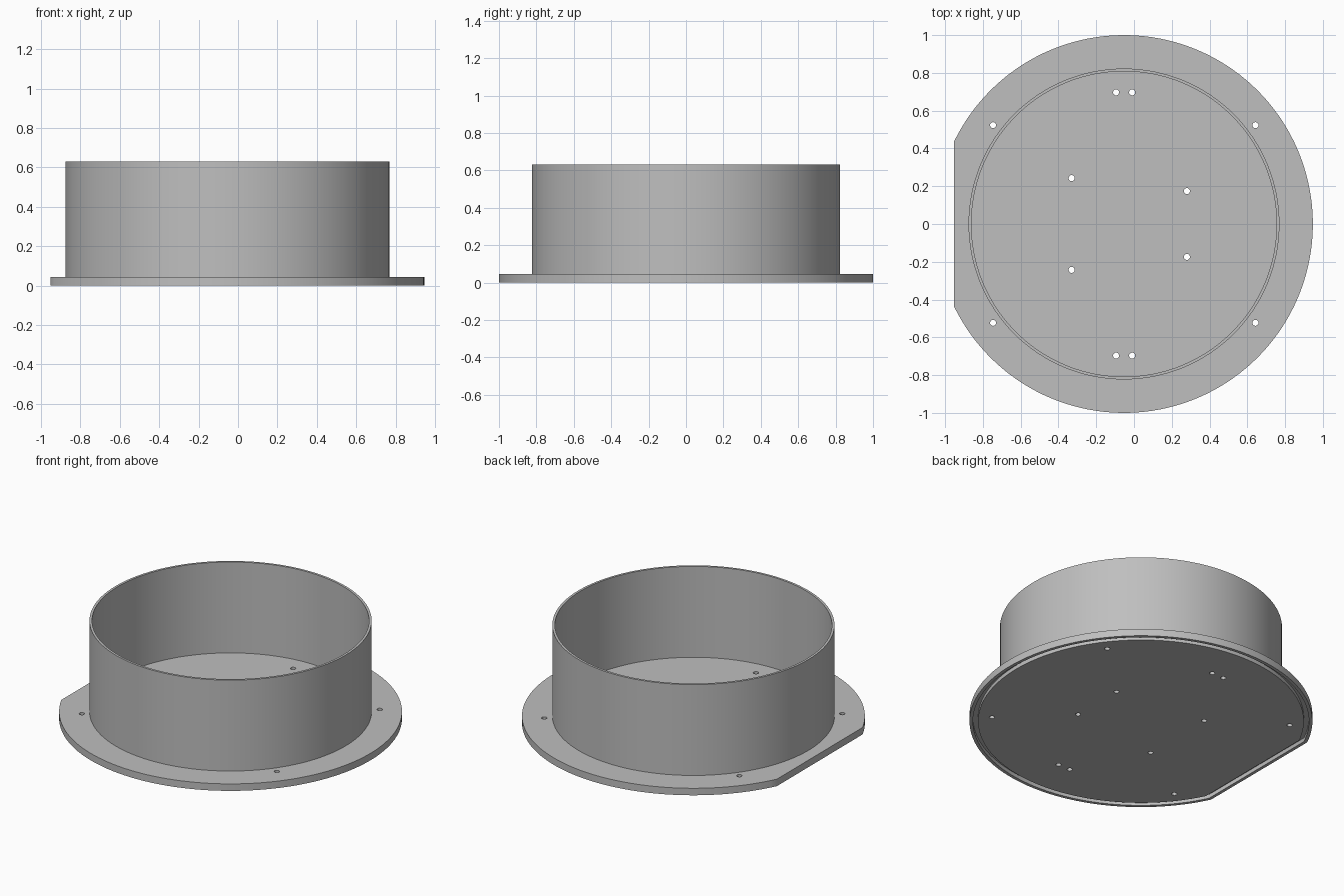
import bpy, bmesh, math
from mathutils import Matrix

CX = -0.053          # centre of the round parts
FLAT = 0.9           # distance from the centre to the flat edge
PLATE_TOP = 0.045
HEIGHT = 0.63
SEGMENTS = 128

cube = bpy.data.objects.get("Cube")
if cube:
    bpy.data.objects.remove(cube, do_unlink=True)

grey = bpy.data.materials.new("plain grey")
grey.use_nodes = True
colour = (0.52, 0.52, 0.52, 1)
grey.diffuse_color = colour
grey.node_tree.nodes["Principled BSDF"].inputs["Base Color"].default_value = colour


def circle(radius):
    return [(CX + radius * math.cos(2 * math.pi * i / SEGMENTS),
             radius * math.sin(2 * math.pi * i / SEGMENTS)) for i in range(SEGMENTS)]


def cut_circle(inset):
    """Round outline with a flat left out at -x, moved inward by inset."""
    radius = 1 - inset
    end = math.acos(-(FLAT - inset) / radius)
    angles = [-end + 2 * end * i / (SEGMENTS - 1) for i in range(SEGMENTS)]
    return [(CX + radius * math.cos(a), radius * math.sin(a)) for a in angles]


def make_object(name, bm):
    bmesh.ops.recalc_face_normals(bm, faces=bm.faces)
    mesh = bpy.data.meshes.new(name)
    bm.to_mesh(mesh)
    bm.free()
    mesh.materials.append(grey)
    obj = bpy.data.objects.new(name, mesh)
    bpy.context.collection.objects.link(obj)
    return obj


def loft(name, levels, closed):
    """Join outlines (points, z) in order; cap the ends or close the loop."""
    bm = bmesh.new()
    loops = [[bm.verts.new((x, y, z)) for x, y in pts] for pts, z in levels]
    pairs = list(zip(loops, loops[1:]))
    if closed:
        pairs.append((loops[-1], loops[0]))
    else:
        bm.faces.new(loops[0])
        bm.faces.new(loops[-1])
    for a, b in pairs:
        for i in range(SEGMENTS):
            j = (i + 1) % SEGMENTS
            bm.faces.new((a[i], a[j], b[j], b[i]))
    return make_object(name, bm)


def smooth(obj):
    bpy.ops.object.select_all(action='DESELECT')
    obj.select_set(True)
    bpy.context.view_layer.objects.active = obj
    bpy.ops.object.shade_smooth_by_angle(angle=math.radians(30))


# Base plate with a groove following its rim underneath
groove = 0.025
base = loft("base_plate", [
    (cut_circle(0), PLATE_TOP), (cut_circle(0), 0),
    (cut_circle(0.02), 0), (cut_circle(0.02), groove),
    (cut_circle(0.05), groove), (cut_circle(0.05), 0)], closed=False)

# Screw holes, mirrored front to back
bm = bmesh.new()
for x, y in [(-0.746, 0.523), (0.643, 0.523), (-0.095, 0.697),
             (-0.01, 0.697), (-0.33, 0.243), (0.28, 0.174)]:
    for side in (1, -1):
        bmesh.ops.create_cone(bm, cap_ends=True, segments=24, radius1=0.016,
                              radius2=0.016, depth=0.3,
                              matrix=Matrix.Translation((x, y * side, 0)))
cutter = make_object("hole_cutter", bm)
cutter.hide_render = True
mod = base.modifiers.new("holes", 'BOOLEAN')
mod.operation = 'DIFFERENCE'
mod.solver = 'EXACT'
mod.object = cutter
bpy.context.view_layer.objects.active = base
bpy.ops.object.modifier_apply(modifier=mod.name)
bpy.data.objects.remove(cutter, do_unlink=True)
smooth(base)

# Thin open tube standing on the plate
wall = loft("tube_wall", [
    (circle(0.823), PLATE_TOP), (circle(0.823), HEIGHT),
    (circle(0.808), HEIGHT), (circle(0.808), PLATE_TOP)], closed=True)
smooth(wall)
